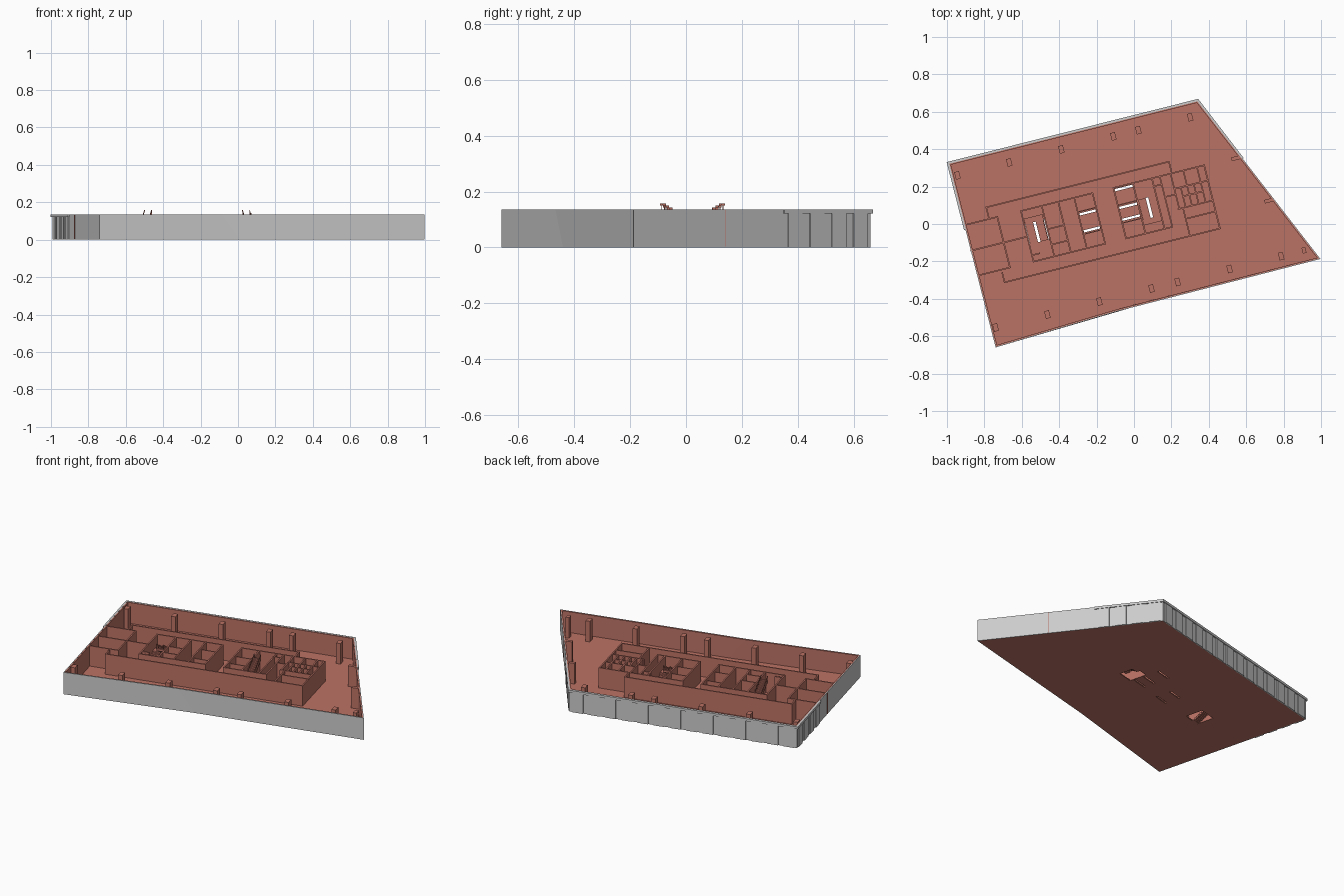
import bpy, bmesh, math
from mathutils import Vector

if "Cube" in bpy.data.objects:
    bpy.data.objects.remove(bpy.data.objects["Cube"])

H = 0.136          # wall height
FLOOR = 0.006      # slab thickness
ANG = math.atan(0.25)
U = Vector((math.cos(ANG), math.sin(ANG)))   # building's long axis
V = Vector((-U.y, U.x))

red = bpy.data.materials.new("terracotta")
red.diffuse_color = (0.50, 0.17, 0.13, 1)
red.use_nodes = True
red.node_tree.nodes["Principled BSDF"].inputs["Base Color"].default_value = red.diffuse_color


def finish(bm, name, mat=None):
    bmesh.ops.recalc_face_normals(bm, faces=bm.faces)
    me = bpy.data.meshes.new(name)
    bm.to_mesh(me)
    bm.free()
    ob = bpy.data.objects.new(name, me)
    bpy.context.collection.objects.link(ob)
    if mat:
        me.materials.append(mat)
    return ob


def prism(bm, bottom, top, z0, z1):
    a = [bm.verts.new((p[0], p[1], z0)) for p in bottom]
    b = [bm.verts.new((p[0], p[1], z1)) for p in top]
    bm.faces.new(a[::-1])
    bm.faces.new(b)
    for i in range(len(a)):
        j = (i + 1) % len(a)
        bm.faces.new((a[i], a[j], b[j], b[i]))


def box(bm, u0, u1, v0, v1, z0, z1):
    q = [U * u + V * v for u, v in ((u0, v0), (u1, v0), (u1, v1), (u0, v1))]
    prism(bm, q, q, z0, z1)


def offset(path, d, closed):
    """Mitred offset; positive d goes to the left of travel."""
    pts = [Vector(p) for p in path]
    n, out = len(pts), []
    for i in range(n):
        dirs = []
        if closed or i > 0:
            dirs.append((pts[i] - pts[i - 1]).normalized())
        if closed or i < n - 1:
            dirs.append((pts[(i + 1) % n] - pts[i]).normalized())
        ns = [Vector((-e.y, e.x)) for e in dirs]
        m = sum(ns, Vector((0, 0))).normalized()
        out.append(pts[i] + m * (d / m.dot(ns[0])))
    return out


def strip(name, low, high, d0, d1, z0, z1, closed, mat=None):
    """Wall following a path between two offsets."""
    bm = bmesh.new()
    rows = [[bm.verts.new((p.x, p.y, z)) for p in offset(path, d, closed)]
            for path, d, z in ((low, d0, z0), (low, d1, z0), (high, d1, z1), (high, d0, z1))]
    n = len(low)
    for i in range(n if closed else n - 1):
        j = (i + 1) % n
        for k in range(4):
            a, b = rows[k], rows[(k + 1) % 4]
            bm.faces.new((a[i], a[j], b[j], b[i]))
    if not closed:
        bm.faces.new([r[0] for r in rows])
        bm.faces.new([r[-1] for r in rows])
    return finish(bm, name, mat)


# Building outline; the front has a fold that slants from bottom to top
def outline(kink):
    return [(-0.992, 0.325), (-0.74, -0.66), kink, (0.997, -0.187), (0.34, 0.66)]


low, high = outline((0.01, -0.440)), outline((-0.09, -0.467))
strip("outer_shell", low, high, 0, 0.004, 0, H, True)
strip("inner_lining", low, high, 0.004, 0.011, FLOOR / 2, H - 0.001, True, red)

# Cladding on the back, the left end and part of the right end
clad = [(0.58, 0.348), (0.34, 0.66), (-0.992, 0.325), (-0.901, -0.03)]
strip("top_band", clad, clad, 0, -0.008, 0.121, H, False)
bm = bmesh.new()
for (a, b), count in zip(zip(clad, clad[1:]), (4, 14, 4)):
    a, b = Vector(a), Vector(b)
    e = (b - a).normalized()
    out = Vector((e.y, -e.x)) * 0.005
    step = (b - a).length / count
    for i in range(count):
        p, q = a + e * step * (i + 0.2), a + e * step * (i + 0.85)
        quad = (p, q, q + out, p + out)
        prism(bm, quad, quad, 0, 0.121)
finish(bm, "facade_panels")

# Floor slab with stair openings and lift shaft gaps
bm = bmesh.new()
slab = offset(low, 0.003, True)
prism(bm, slab, slab, 0, FLOOR)
floor = finish(bm, "floor_slab", red)
bm = bmesh.new()
for c in ((-0.566, -0.460, 0.03, 0.14), (0.052, 0.148, 0.01, 0.12),
          (-0.27, -0.181, 0.114, 0.126), (-0.27, -0.181, 0.021, 0.033),
          (-0.055, 0.042, 0.194, 0.206), (-0.055, 0.042, 0.096, 0.108),
          (-0.055, 0.042, 0.031, 0.043)):
    box(bm, *c, -0.05, 0.05)
cutter = finish(bm, "floor_cutter")
cutter.hide_render = True
cutter.hide_viewport = True
cutter.display_type = 'WIRE'
mod = floor.modifiers.new("openings", 'BOOLEAN')
mod.operation = 'DIFFERENCE'
mod.solver = 'EXACT'
mod.object = cutter

# Columns along the long sides and on the right end
bm = bmesh.new()
rows = [((-0.944, 0.26), (0, 0.277, 0.556, 0.834, 0.968, 1.245)),
        ((-0.74, -0.553), (0, 0.277, 0.555, 0.834, 0.974, 1.252, 1.528, 1.65))]
for start, steps in rows:
    s = Vector(start)
    for d in steps:
        p = s + U * (d * 1.03)
        u, v = p.dot(U), p.dot(V)
        h = 0.013 if d < 1.6 else 0.010
        box(bm, u - h, u + h, v - h * 1.6, v + h * 1.6, FLOOR / 2, H - 0.002)
for x, y in ((0.545, 0.352), (0.722, 0.125)):
    u, v = U.dot((x, y)), V.dot((x, y))
    box(bm, u - 0.025, u + 0.025, v - 0.010, v + 0.010, FLOOR / 2, H - 0.002)
finish(bm, "columns", red)

# Core walls: (fixed v, from u, to u) and (fixed u, from v, to v)
T, VB, VT = 0.004, -0.065, 0.214
along = [(0.278, -0.745, 0.262), (-0.135, -0.747, 0.44), (VT, -0.88, -0.70),
         (VT, -0.57, -0.175), (VT, -0.06, 0.44), (VB, -0.875, -0.70),
         (VB, -0.57, -0.175), (VB, -0.06, 0.195), (0.073, -0.88, -0.57),
         (0.02, 0.25, 0.44), (0.085, -0.455, -0.364), (0.0, -0.455, -0.364),
         (0.10, 0.195, 0.255), (0.08, 0.29, 0.40), (0.13, 0.255, 0.44),
         (-0.04, 0.275, 0.44), (-0.03, -0.57, -0.53), (0.17, 0.15, 0.195)]
across = [(-0.745, VT, 0.278), (0.262, VT, 0.278), (-0.747, -0.135, -0.08),
          (-0.70, VB, VT), (0.44, -0.135, VT), (0.275, -0.135, 0.02),
          (0.255, 0.02, VT), (0.152, VB, VT), (0.29, 0.02, 0.13),
          (0.325, 0.02, VT), (0.362, 0.02, 0.13), (0.40, 0.02, VT)]
across += [(u, VB, VT) for u in (-0.57, -0.455, -0.364, -0.276, -0.175, -0.06, 0.047, 0.195)]
bm = bmesh.new()
for v, a, b in along:
    box(bm, a - T, b + T, v - T, v + T, FLOOR / 2, H - 0.004)
for u, a, b in across:
    box(bm, u - T, u + T, a, b, FLOOR / 2, H - 0.0045)
finish(bm, "core_walls", red)

# Lift shaft beams
bm = bmesh.new()
for u0, u1, vs in ((-0.27, -0.181, (0.135, 0.012)), (-0.055, 0.042, (0.118, 0.02))):
    for v in vs:
        box(bm, u0, u1, v - 0.003, v + 0.003, FLOOR / 2, 0.12)
finish(bm, "lift_dividers", red)


# Two flight stairs; sign turns the stair half round about its centre
def stairs(name, cu, cv, s):
    st, rail = bmesh.new(), bmesh.new()

    def put(bm, u0, u1, v0, v1, z0, z1):
        us, vs = sorted((cu + s * u0, cu + s * u1)), sorted((cv + s * v0, cv + s * v1))
        box(bm, *us, *vs, z0, z1)

    n, run, rise = 9, 0.11 / 9, 0.066 / 9
    for i in range(n):
        z = rise * (i + 1)
        v = -0.055 + run * i
        put(st, -0.052, -0.008, v, v + run, max(0, z - 0.013), z)
        put(st, 0.006, 0.050, -v - run, -v, 0.066 + z - 0.013, 0.066 + z)
        for u in (0.006, 0.045):
            zr = 0.066 + z + 0.026
            put(rail, u, u + 0.002, -v - run, -v, zr - rise, zr)
            put(rail, u, u + 0.002, -v - run / 2, -v - run / 2 + 0.002, 0.066 + z, zr)
    put(st, -0.052, 0.050, 0.055, 0.085, 0.056, 0.066)
    finish(st, name + "_steps", red)
    finish(rail, name + "_handrails", red)


stairs("left_stair", -0.513, 0.085, 1)
stairs("right_stair", 0.100, 0.065, -1)
